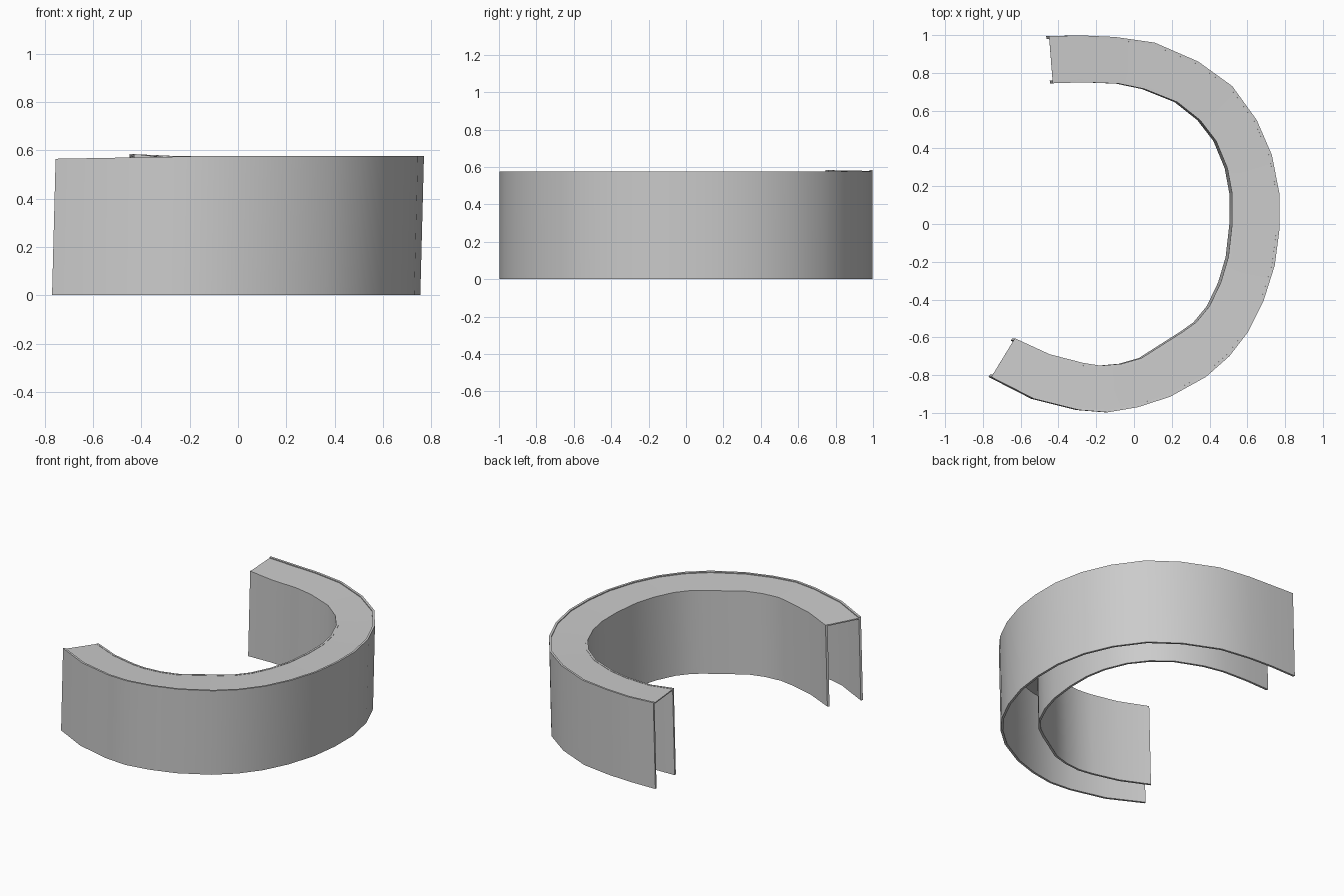
import bpy, bmesh
from mathutils import Vector

if "Cube" in bpy.data.objects:
    bpy.data.objects.remove(bpy.data.objects["Cube"])

# Plan outlines from the back end round to the front end
OUTER = [(-.45, .995), (-.27, .998), (-.10, .99), (.11, .96), (.34, .86), (.52, .73),
         (.65, .55), (.73, .365), (.77, .16), (.77, -.03), (.745, -.22), (.685, -.41),
         (.605, -.57), (.505, -.70), (.38, -.81), (.19, -.915), (.02, -.97),
         (-.14, -.997), (-.29, -.985), (-.53, -.925), (-.755, -.81)]
INNER = [(-.43, .745), (-.26, .75), (-.08, .743), (.055, .715), (.23, .645), (.35, .55),
         (.435, .44), (.495, .295), (.52, .16), (.52, 0), (.50, -.175), (.46, -.31),
         (.40, -.435), (.33, -.52), (.26, -.57), (.04, -.71), (-.065, -.74),
         (-.177, -.75), (-.27, -.735), (-.445, -.69), (-.63, -.605)]
LAST = len(OUTER) - 1
LEAN = 0.015      # walls lean slightly towards +x as they rise
DROP = 0.012      # the inner edge sits a little lower


def top_height(i, t):
    z = 0.577
    if i == 0:
        z += 0.008
    elif i > 17:
        z -= 0.004 * (i - 17)
    return z - DROP * t * (0 if i == 0 else 1)


def point(i, t, z):
    p = Vector(OUTER[i]).lerp(Vector(INNER[i]), t)
    return (p.x - LEAN * (1 - z / 0.575), p.y, z)


def sweep(name, section):
    """Loft a closed section (function of station index) along the arc."""
    bm = bmesh.new()
    rings = [[bm.verts.new(v) for v in section(i)] for i in range(LAST + 1)]
    for a, b in zip(rings, rings[1:]):
        for k in range(len(a)):
            n = (k + 1) % len(a)
            bm.faces.new((a[k], a[n], b[n], b[k]))
    bm.faces.new(rings[0])
    bm.faces.new(rings[-1])
    bmesh.ops.recalc_face_normals(bm, faces=bm.faces)
    mesh = bpy.data.meshes.new(name)
    bm.to_mesh(mesh)
    bm.free()
    obj = bpy.data.objects.new(name, mesh)
    bpy.context.collection.objects.link(obj)
    bpy.context.view_layer.objects.active = obj
    obj.select_set(True)
    bpy.ops.object.shade_smooth_by_angle(angle=0.6)
    obj.select_set(False)


def wall(t0, t1):
    return lambda i: [point(i, t0, 0), point(i, t1, 0),
                      point(i, t1, top_height(i, t1)), point(i, t0, top_height(i, t0))]


def plate(i):
    za, zb = top_height(i, 0.06) - 0.006, top_height(i, 0.94) - 0.002
    return [point(i, .06, za - .008), point(i, .94, zb - .008),
            point(i, .94, zb), point(i, .06, za)]


# Two curved walls joined by a top plate, open underneath and at the ends
sweep("outer_wall", wall(0, 0.06))
sweep("inner_wall", wall(0.94, 1))
sweep("top_plate", plate)
